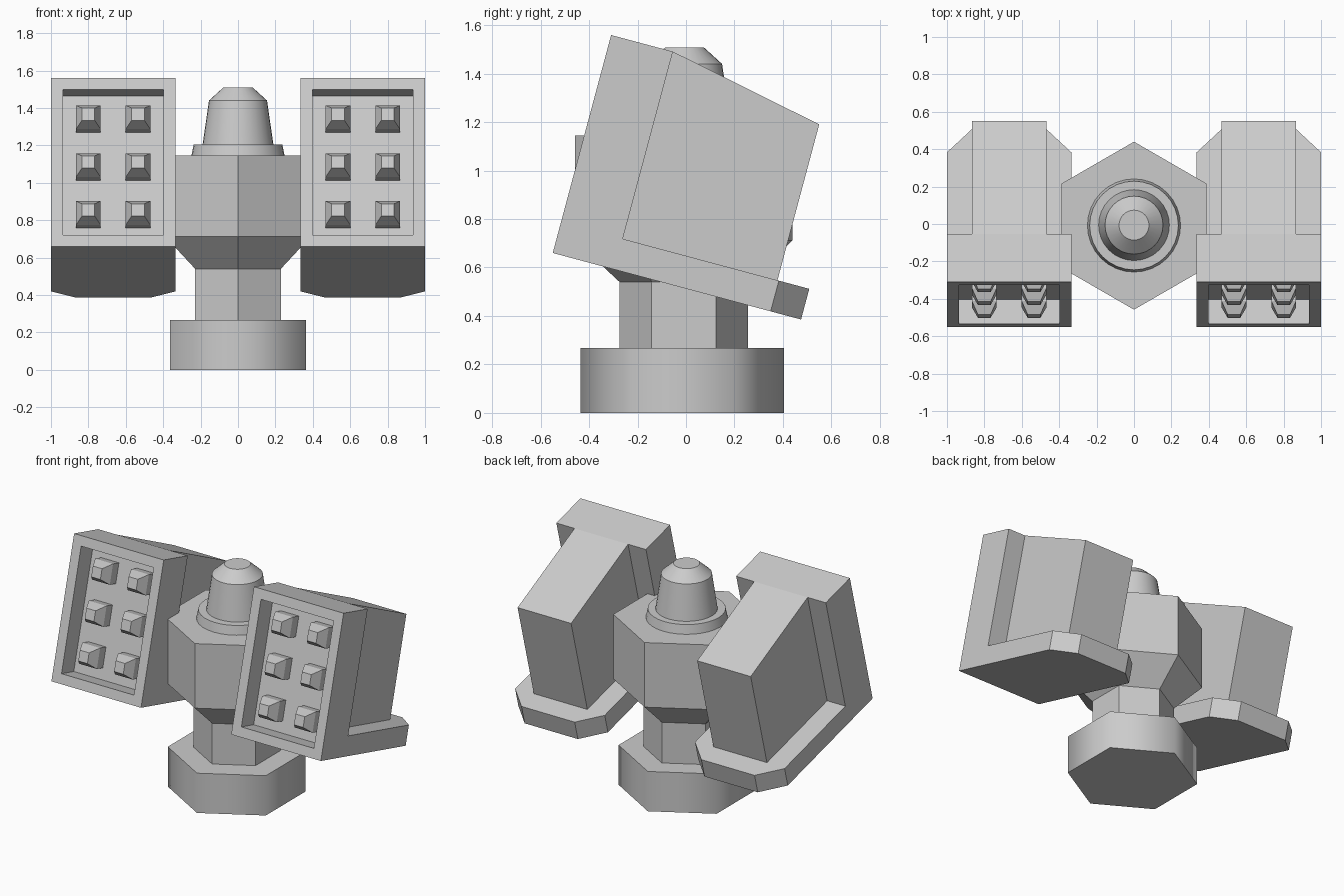
import bpy, bmesh, math
from mathutils import Matrix, Vector

if "Cube" in bpy.data.objects:
    bpy.data.objects.remove(bpy.data.objects["Cube"])

# Pod frame: local y runs back along the pod, local z runs up its front face
TILT = Matrix.Translation((0, -0.55, 0.66)) @ Matrix.Rotation(math.radians(-15), 4, 'X')
POD_X = 0.6675


def finish(name, bm, smooth=None, mirror=False):
    bmesh.ops.recalc_face_normals(bm, faces=bm.faces)
    me = bpy.data.meshes.new(name)
    bm.to_mesh(me)
    bm.free()
    ob = bpy.data.objects.new(name, me)
    bpy.context.collection.objects.link(ob)
    if mirror:
        ob.modifiers.new("Mirror", 'MIRROR').use_mirror_merge = False
    if smooth:
        bpy.ops.object.select_all(action='DESELECT')
        bpy.context.view_layer.objects.active = ob
        ob.select_set(True)
        bpy.ops.object.shade_smooth_by_angle(angle=math.radians(smooth))
    return ob


def loft(bm, rings):
    """Skin a closed solid through rings of points."""
    loops = [[bm.verts.new(p) for p in r] for r in rings]
    n = len(loops[0])
    for a, b in zip(loops, loops[1:]):
        for i in range(n):
            j = (i + 1) % n
            bm.faces.new((a[i], a[j], b[j], b[i]))
    bm.faces.new(loops[0][::-1])
    bm.faces.new(loops[-1])


def turned(name, profile, sides, y, smooth=None):
    """Stacked regular polygons from (radius, z) pairs, one corner on +y."""
    bm = bmesh.new()
    step = 2 * math.pi / sides
    loft(bm, [[(-r * math.sin(i * step), y + r * math.cos(i * step), z)
               for i in range(sides)] for r, z in profile])
    return finish(name, bm, smooth)


# Central stand
turned("base_foot", [(0.42, 0), (0.42, 0.267)], 6, -0.015, smooth=65)
turned("hex_column", [(0.265, 0.26), (0.265, 0.54), (0.449, 0.712), (0.449, 1.145)], 6, -0.009)
turned("collar", [(0.25, 1.14), (0.237, 1.205)], 32, -0.008, smooth=30)
turned("dome_cap", [(0.19, 1.2), (0.155, 1.44), (0.08, 1.508)], 32, -0.006, smooth=20)

# Pod front frame with recessed face
bm = bmesh.new()
x0, x1 = 0.335, 1.0
loft(bm, [[(x, 0, 0), (x, 0.264, 0), (x, 0.264, 0.931), (x, 0, 0.931)] for x in (x0, x1)])
bmesh.ops.recalc_face_normals(bm, faces=bm.faces)
front = min(bm.faces, key=lambda f: f.calc_center_median().y)
bmesh.ops.inset_region(bm, faces=[front], thickness=0.09)
inner = bmesh.ops.inset_region(bm, faces=[front], thickness=0)
bmesh.ops.translate(bm, verts=front.verts, vec=Vector((0, 0.135, 0)))
bmesh.ops.remove_doubles(bm, verts=bm.verts, dist=1e-5)
bm.transform(TILT)
finish("pod_frame", bm, mirror=True)

# Pod floor plate with clipped rear corners
bm = bmesh.new()
plan = [(x0, 0.264), (x1, 0.264), (x1, 0.931), (0.865, 1.061), (0.47, 1.061), (x0, 0.931)]
loft(bm, [[(x, y, z) for x, y in plan] for z in (0, 0.131)])
bm.transform(TILT)
finish("pod_floor", bm, mirror=True)

# Pod body with sloping roof
bm = bmesh.new()
side = [(0.264, 0.131), (0.925, 0.131), (0.925, 0.797), (0.264, 0.931)]
loft(bm, [[(x, y, z) for y, z in side] for x in (0.468, 0.865)])
bm.transform(TILT)
finish("pod_body", bm, mirror=True)

# Six blunt square warheads in each recess
bm = bmesh.new()
for col in (-1, 1):
    for row in (-1, 0, 1):
        cx, cz = POD_X + col * 0.133, 0.468 + row * 0.265
        loft(bm, [[(cx + sx * h, y, cz + sz * h)
                   for sx, sz in ((-1, -1), (1, -1), (1, 1), (-1, 1))]
                  for h, y in ((0.066, 0.14), (0.066, 0.07), (0.034, 0.005))])
bm.transform(TILT)
finish("pod_warheads", bm, mirror=True)
